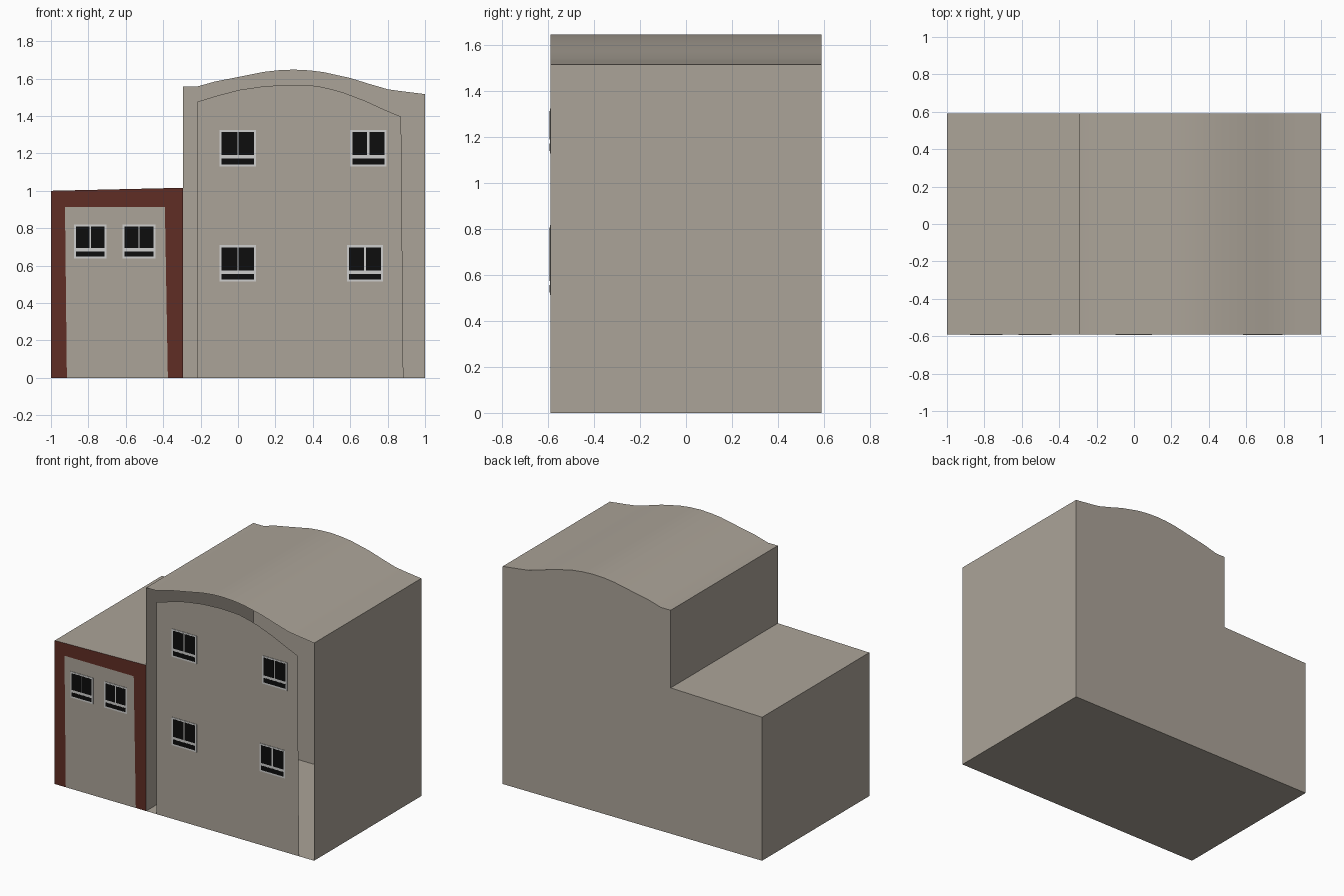
import bpy, bmesh

if "Cube" in bpy.data.objects:
    bpy.data.objects.remove(bpy.data.objects["Cube"], do_unlink=True)

FRONT, BACK = -0.59, 0.59
SPLIT = -0.295


def material(name, rgb):
    m = bpy.data.materials.new(name)
    m.use_nodes = True
    m.diffuse_color = (*rgb, 1)
    bsdf = m.node_tree.nodes["Principled BSDF"]
    bsdf.inputs["Base Color"].default_value = (*rgb, 1)
    bsdf.inputs["Roughness"].default_value = 0.9
    return m


STUCCO = material("beige stucco", (0.41, 0.37, 0.315))
RED = material("brick red", (0.115, 0.026, 0.018))
WHITE = material("window white", (0.62, 0.62, 0.61))
GLASS = material("black glass", (0.004, 0.004, 0.004))


def finish(name, bm, mat):
    mesh = bpy.data.meshes.new(name)
    bm.to_mesh(mesh)
    bm.free()
    mesh.materials.append(mat)
    obj = bpy.data.objects.new(name, mesh)
    bpy.context.collection.objects.link(obj)
    return obj


def shell(name, outline, mat):
    """Hollow block: outline swept front to back, closed only at the back."""
    bm = bmesh.new()
    near = [bm.verts.new((x, FRONT, z)) for x, z in outline]
    far = [bm.verts.new((x, BACK, z)) for x, z in outline]
    n = len(outline)
    for i in range(n):
        j = (i + 1) % n
        bm.faces.new((near[i], near[j], far[j], far[i]))
    bm.faces.new(far)
    bmesh.ops.recalc_face_normals(bm, faces=bm.faces)
    return finish(name, bm, mat)


def sheet(name, outline, mat):
    """Flat facade panel facing the front."""
    bm = bmesh.new()
    face = bm.faces.new([bm.verts.new((x, FRONT, z)) for x, z in outline])
    face.normal_update()
    if face.normal.y > 0:
        face.normal_flip()
    return finish(name, bm, mat)


def add_plate(bm, x0, x1, z0, z1, depth):
    """Thin box standing proud of the facade."""
    verts = bmesh.ops.create_cube(bm, size=1)["verts"]
    for v in verts:
        v.co.x = x1 if v.co.x > 0 else x0
        v.co.z = z1 if v.co.z > 0 else z0
        v.co.y = FRONT if v.co.y > 0 else FRONT - depth


def window(name, x, z, w, h, bar, mullion):
    """White frame with two upper panes and one low pane; x, z is the lower left."""
    t = 0.011
    bm = bmesh.new()
    add_plate(bm, x, x + w, z, z + h, 0.003)
    finish(name + "_frame", bm, WHITE)
    bm = bmesh.new()
    mid = x + w / 2
    sill = z + h * 0.31
    add_plate(bm, x + t, mid - mullion / 2, sill, z + h - t, 0.004)
    add_plate(bm, mid + mullion / 2, x + w - t, sill, z + h - t, 0.004)
    add_plate(bm, x + t, x + w - t, z + t, sill - bar, 0.004)
    finish(name + "_panes", bm, GLASS)


# Tall block with the wavy roof
roof = [(SPLIT, 1.557), (-0.22, 1.557), (-0.12, 1.585), (0.01, 1.61),
        (0.14, 1.636), (0.22, 1.645), (0.3, 1.648), (0.38, 1.644), (0.46, 1.634),
        (0.6, 1.603), (0.7, 1.572), (0.8, 1.543), (0.87, 1.533), (1, 1.517)]
tall = shell("tall_block", [(SPLIT, 0)] + roof + [(1, 0)], STUCCO)
bpy.context.view_layer.objects.active = tall
tall.select_set(True)
bpy.ops.object.shade_smooth_by_angle()
tall.select_set(False)

# Arched facade panel, leaving an open gap around it
arch = [(-0.217, 1.476), (-0.1, 1.512), (0.01, 1.54), (0.14, 1.559),
        (0.28, 1.567), (0.42, 1.561), (0.5, 1.543), (0.57, 1.523),
        (0.68, 1.481), (0.78, 1.435), (0.872, 1.396)]
sheet("arched_facade", [(-0.217, 0)] + arch + [(0.884, 0)], STUCCO)

# Low wing with its red portal and infill wall
shell("low_wing", [(-1, 0), (-1, 1), (SPLIT, 1.016), (SPLIT, 0)], STUCCO)
opening = [(-0.915, 0), (-0.925, 0.914), (-0.391, 0.914), (-0.375, 0)]
sheet("wing_wall", opening, STUCCO)
sheet("red_portal", [(-1, 0), (-1, 1), (SPLIT, 1.016), (SPLIT, 0)] + opening[::-1], RED)

# Windows
for name, x, z, mullion in [("upper_right_window", -0.098, 1.13, 0.006),
                            ("upper_left_window", 0.6, 1.13, 0.012),
                            ("lower_right_window", -0.098, 0.514, 0.006),
                            ("lower_left_window", 0.582, 0.514, 0.012)]:
    window(name, x, z, 0.194, 0.195, 0.018, mullion)
for name, x in [("wing_outer_window", -0.878), ("wing_inner_window", -0.617)]:
    window(name, x, 0.637, 0.176, 0.182, 0.018, 0.006)
